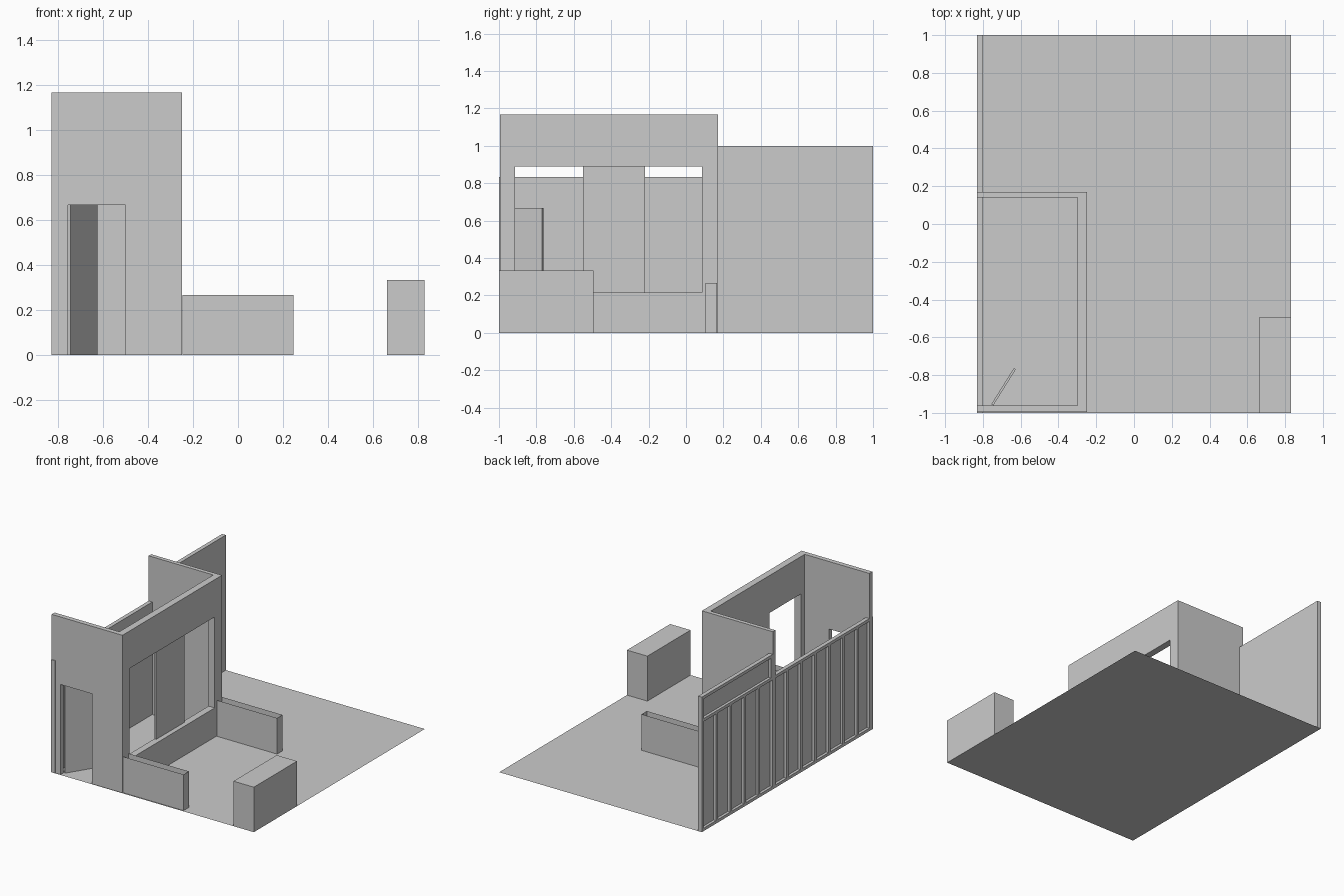
import bpy, bmesh, math

if "Cube" in bpy.data.objects:
    bpy.data.objects.remove(bpy.data.objects["Cube"])


def box(name, x, y, z):
    """Box from (min, max) ranges on each axis."""
    bm = bmesh.new()
    bmesh.ops.create_cube(bm, size=1)
    for v in bm.verts:
        for i, r in enumerate((x, y, z)):
            v.co[i] = r[0] if v.co[i] < 0 else r[1]
    me = bpy.data.meshes.new(name)
    bm.to_mesh(me)
    bm.free()
    ob = bpy.data.objects.new(name, me)
    bpy.context.collection.objects.link(ob)
    return ob


def drop_faces(ob, test):
    """Remove the faces whose normal passes the test."""
    bm = bmesh.new()
    bm.from_mesh(ob.data)
    bm.normal_update()
    bmesh.ops.delete(bm, geom=[f for f in bm.faces if test(f.normal)], context='FACES')
    bm.to_mesh(ob.data)
    bm.free()


L, R, T = -0.83, 0.83, 1.167      # left, right, building top
W, WI = -0.25, -0.30              # outer and inner side of the window wall
B = 0.17                          # back of the building
F = -0.995                        # front of the building

# Ground sheet
ground = box("ground_sheet", (L, R), (-1, 1), (-0.001, 0))
drop_faces(ground, lambda n: n.z < 0.5)

# Front wall around the doorway
box("front_wall_left", (L, -0.757), (F, -0.96), (0, T))
box("front_wall_right", (-0.50, W), (F, -0.96), (0, T))
box("front_wall_lintel", (-0.757, -0.50), (F, -0.96), (0.667, T))

# Door, swung inwards
door = box("door", (0, 0.225), (0, 0.012), (0, 0.667))
door.location = (-0.745, -0.96, 0)
door.rotation_euler.z = math.radians(58)

# Back wall
box("back_wall", (L, W), (0.14, B), (0, T))

# Side wall around the wide window
box("window_wall_sill", (WI, W), (-0.96, 0.14), (0, 0.217))
box("window_wall_header", (WI, W), (-0.96, 0.14), (0.89, T))
box("window_wall_front_pier", (WI, W), (-0.96, -0.915), (0.217, 0.89))
box("window_wall_back_pier", (WI, W), (0.085, 0.14), (0.217, 0.89))
box("sliding_window_panel", (-0.30, -0.285), (-0.55, -0.22), (0.217, 0.89))

# Boarded fence: inner sheet, then framing on the outside
box("fence_sheet_front", (-0.81, -0.80), (-1, B), (0, 0.833))
box("fence_sheet_back", (-0.81, -0.80), (B, 1), (0, 1.0))
D = (L, -0.81)
sw = 0.022
for i in range(13):
    y = -1 + i * (2 - sw) / 12
    box(f"fence_stud_{i}", D, (y, y + sw), (0, 0.833))
box("fence_bottom_rail", D, (-1, 1), (0, sw))
box("fence_middle_rail", D, (-1, 1), (0.833 - sw, 0.833))
box("fence_top_rail", D, (B, 1), (1 - sw, 1.0))
for name, y in (("inner", B), ("end", 1 - sw)):
    box(f"fence_upper_post_{name}", D, (y, y + sw), (0.833, 1.0))

# Two low open-topped troughs
for name, y in (("front", -0.99), ("back", 0.105)):
    trough = box(f"{name}_trough", (W + 0.003, 0.247), (y, y + 0.062), (0, 0.267))
    drop_faces(trough, lambda n: abs(n.z) > 0.5)

# Counter block
box("counter_block", (0.663, R), (-1, -0.495), (0, 0.333))
